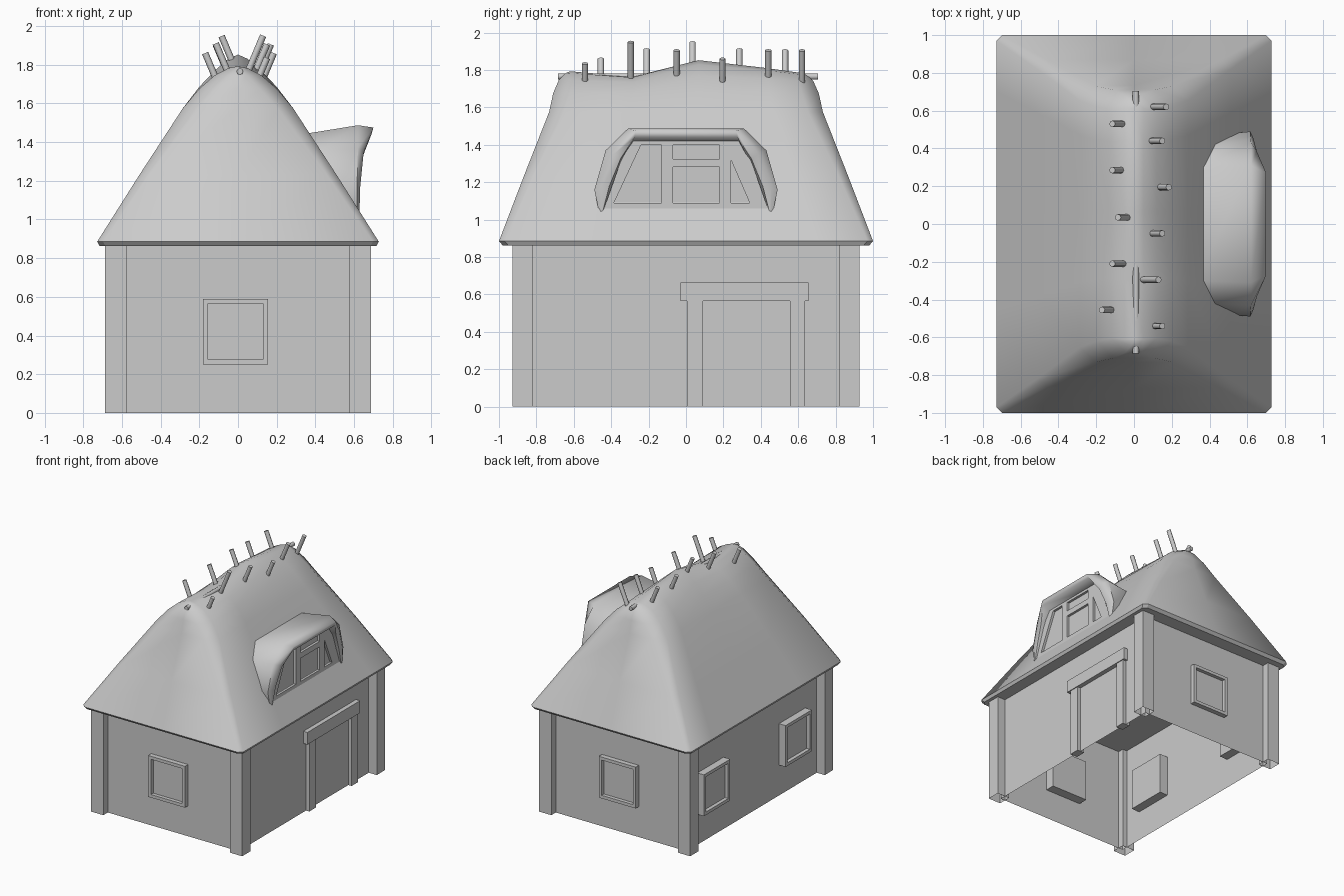
import bpy, bmesh, math
from mathutils import Vector

if "Cube" in bpy.data.objects:
    bpy.data.objects.remove(bpy.data.objects["Cube"])


def finish(name, bm, smooth=None, recalc=True):
    bmesh.ops.remove_doubles(bm, verts=bm.verts, dist=0.0005)
    if recalc:
        bmesh.ops.recalc_face_normals(bm, faces=bm.faces)
    me = bpy.data.meshes.new(name)
    bm.to_mesh(me)
    bm.free()
    ob = bpy.data.objects.new(name, me)
    bpy.context.collection.objects.link(ob)
    if smooth:
        bpy.ops.object.select_all(action='DESELECT')
        ob.select_set(True)
        bpy.context.view_layer.objects.active = ob
        bpy.ops.object.shade_smooth_by_angle(angle=math.radians(smooth))
    return ob


def loft(name, rings, closed=True, caps=(0, -1), smooth=None):
    bm = bmesh.new()
    vs = [[bm.verts.new(p) for p in r] for r in rings]
    n = len(rings[0])
    for a, b in zip(vs, vs[1:]):
        for i in range(n if closed else n - 1):
            j = (i + 1) % n
            bm.faces.new((a[i], a[j], b[j], b[i]))
    for c in caps:
        bm.faces.new(vs[c])
    return finish(name, bm, smooth)


def box_mesh(lo, hi):
    bm = bmesh.new()
    bmesh.ops.create_cube(bm, size=1)
    for v in bm.verts:
        v.co = [l + (c + 0.5) * (h - l) for l, h, c in zip(lo, hi, v.co)]
    bm.normal_update()
    return bm


def box(name, lo, hi, drop=()):
    # drop: z directions of faces left open
    bm = box_mesh(lo, hi)
    bmesh.ops.delete(bm, geom=[f for f in bm.faces if round(f.normal.z) in drop], context='FACES')
    return finish(name, bm, recalc=not drop)


def stick(name, a, b, r):
    a, b = Vector(a), Vector(b)
    d = b - a
    bm = bmesh.new()
    bmesh.ops.create_cone(bm, cap_ends=True, segments=8, radius1=r, radius2=r, depth=d.length)
    bm.transform(d.to_track_quat('Z', 'Y').to_matrix().to_4x4())
    bmesh.ops.translate(bm, verts=bm.verts, vec=(a + b) / 2)
    return finish(name, bm, 50)


def window(name, lo, hi, normal):
    # block through the wall with a recessed pane on its outer face
    bm = box_mesh(lo, hi)
    n = Vector(normal)
    f = [f for f in bm.faces if f.normal.dot(n) > 0.9]
    bmesh.ops.inset_region(bm, faces=f, thickness=0.036, depth=0)
    r = bmesh.ops.extrude_face_region(bm, geom=f)
    bmesh.ops.translate(bm, verts=[v for v in r['geom'] if isinstance(v, bmesh.types.BMVert)], vec=n * -0.03)
    bmesh.ops.delete(bm, geom=[x for x in f if x.is_valid], context='FACES_ONLY')
    return finish(name, bm)


# walls and corner posts
box("walls", (-0.615, -0.87, 0), (0.615, 0.87, 0.87), drop=(1, -1))
for sx in (-1, 1):
    for sy in (-1, 1):
        xs, ys = sorted((sx * 0.575, sx * 0.688)), sorted((sy * 0.82, sy * 0.928))
        box("corner_post", (xs[0], ys[0], 0), (xs[1], ys[1], 0.87), drop=(-1,))

# windows: one on each end, two on the left side
window("front_window", (-0.18, -0.91, 0.25), (0.155, -0.79, 0.59), (0, -1, 0))
window("back_window", (-0.18, 0.79, 0.25), (0.155, 0.91, 0.59), (0, 1, 0))
for y in (0.56, -0.5):
    window("side_window", (-0.675, y - 0.17, 0.25), (-0.54, y + 0.17, 0.59), (-1, 0, 0))

# door frame
box("door_jamb", (0.58, 0.005, 0), (0.645, 0.09, 0.57))
box("door_jamb", (0.58, 0.555, 0), (0.645, 0.635, 0.57))
box("door_lintel", (0.58, -0.03, 0.565), (0.652, 0.655, 0.665))

# thatched roof with a sagging ridge
BUMP = [(-0.62, 0.01), (-0.29, -0.02), (0.07, 0.07), (0.45, 0.025), (0.62, 0.0)]


def bump(y):
    y = max(-0.62, min(0.62, y))
    for (a, p), (b, q) in zip(BUMP, BUMP[1:]):
        if y <= b:
            return p + (q - p) * (y - a) / (b - a)
    return 0


def roof_ring(hx, hy, z, c, w):
    fr = (-1, -0.47, 0.11, 0.72, 1)
    pts = [(hx, f * (hy - c)) for f in fr] + [(hx - c, hy), (0, hy), (c - hx, hy)]
    pts += [(-hx, f * (hy - c)) for f in reversed(fr)] + [(c - hx, -hy), (0, -hy), (hx - c, -hy)]
    return [(x, y, z + w * bump(y)) for x, y in pts]


def roof_mesh():
    rings = [roof_ring(*r) for r in (
        (0.728, 1.0, 0.885, 0.03, 0), (0.51, 0.868, 1.23, 0.05, 0), (0.285, 0.732, 1.575, 0.08, 0),
        (0.2, 0.71, 1.675, 0.09, 0.15), (0.12, 0.68, 1.742, 0.075, 0.4), (0.05, 0.645, 1.775, 0.035, 0.8))]
    # the last ring closes to a single ridge line
    rings.append([(0, max(-0.62, min(0.62, y)), 1.783 + bump(y)) for x, y, z in rings[-1]])
    loft("thatched_roof", rings, caps=(), smooth=75)
    loft("roof_eave", [roof_ring(0.715, 0.98, 0.862, 0.03, 0), rings[0]], caps=(0,))


roof_mesh()

# ridge pole and slanted ridge sticks: (y, tip x, tip z)
stick("ridge_pole", (0.01, -0.685, 1.765), (0.01, 0.705, 1.765), 0.017)
for y, x, z in ((-0.54, 0.15, 1.835), (-0.295, 0.13, 1.95), (-0.05, 0.15, 1.905), (0.195, 0.185, 1.86),
                (0.44, 0.15, 1.905), (0.62, 0.17, 1.905), (-0.455, -0.17, 1.86), (-0.21, -0.115, 1.91),
                (0.035, -0.085, 1.948), (0.285, -0.115, 1.91), (0.53, -0.115, 1.905)):
    dz = z - 1.68
    stick("ridge_stick", (x - math.copysign(0.42 * dz, x), y, 1.68), (x, y, z), 0.017)

# dormer hood: half sections (x, y, z) from the roof to the lip and back to the wall
HALF = (
    ((0.59, 0.45, 1.04), (0.52, 0.48, 1.15), (0.40, 0.42, 1.35), (0.33, 0.3, 1.44)),
    ((0.615, 0.465, 1.04), (0.615, 0.49, 1.16), (0.62, 0.43, 1.37), (0.62, 0.31, 1.487)),
    ((0.628, 0.455, 1.04), (0.632, 0.455, 1.17), (0.65, 0.385, 1.35), (0.7, 0.27, 1.475)),
    ((0.625, 0.445, 1.045), (0.63, 0.41, 1.18), (0.645, 0.35, 1.325), (0.69, 0.275, 1.44)),
    ((0.58, 0.44, 1.045), (0.58, 0.395, 1.17), (0.58, 0.34, 1.31), (0.58, 0.285, 1.41)))
loft("dormer_hood", [[(x, -y, z) for x, y, z in h] + list(reversed(h)) for h in HALF],
     closed=False, caps=(), smooth=60)


# dormer wall with recessed panes
def prism(pts, x0, x1, name):
    return loft(name, [[(x, y, z) for y, z in pts] for x in (x0, x1)])


wall = prism([(-0.445, 1.04), (0.445, 1.04), (0.35, 1.31), (0.29, 1.42), (-0.29, 1.42), (-0.35, 1.31)],
             0.4, 0.617, "dormer_wall")
for pane in ([(-0.385, 1.09), (-0.13, 1.09), (-0.13, 1.4), (-0.24, 1.4)],
             [(-0.07, 1.09), (0.18, 1.09), (0.18, 1.28), (-0.07, 1.28)],
             [(-0.07, 1.325), (0.18, 1.325), (0.18, 1.4), (-0.07, 1.4)],
             [(0.24, 1.09), (0.34, 1.09), (0.24, 1.32)]):
    cutter = prism(pane, 0.597, 0.7, "pane_cutter")
    cutter.hide_render = True
    cutter.display_type = 'WIRE'
    m = wall.modifiers.new("pane", 'BOOLEAN')
    m.operation, m.object, m.solver = 'DIFFERENCE', cutter, 'EXACT'
